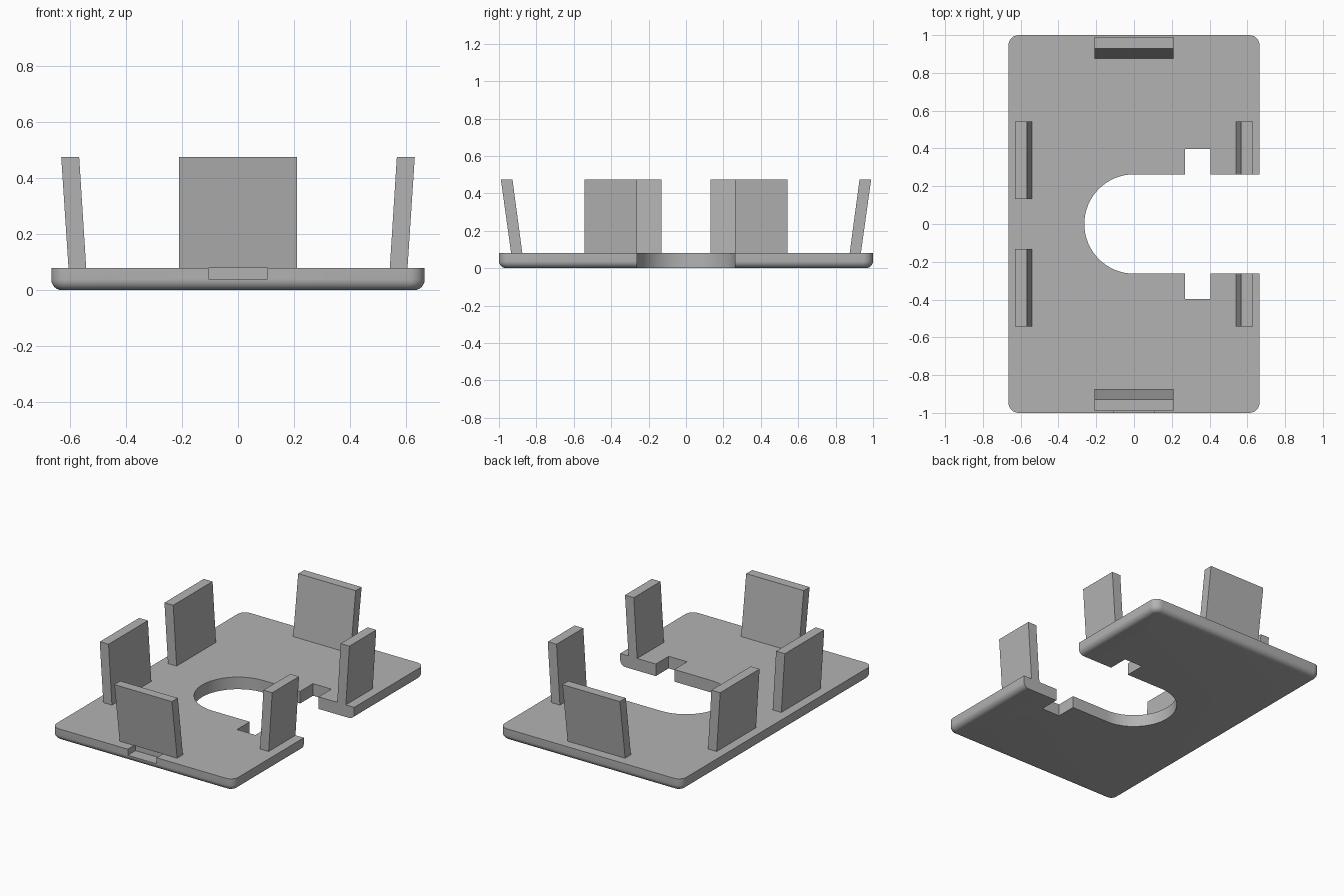
import bpy, bmesh
from math import sin, cos, pi, radians

if "Cube" in bpy.data.objects:
    bpy.data.objects.remove(bpy.data.objects["Cube"])

HX, HY, TOP, WALL_TOP = 0.665, 1.0, 0.08, 0.475
CORNER, FILLET = 0.055, 0.038

grey = bpy.data.materials.new("plain grey")
grey.use_nodes = True
colour = (0.45, 0.45, 0.45, 1)
grey.diffuse_color = colour
grey.node_tree.nodes["Principled BSDF"].inputs["Base Color"].default_value = colour


def loft(name, rings):
    """Solid skinned through rings of points with equal counts."""
    bm = bmesh.new()
    loops = [[bm.verts.new(p) for p in ring] for ring in rings]
    n = len(loops[0])
    for a, b in zip(loops, loops[1:]):
        for i in range(n):
            j = (i + 1) % n
            bm.faces.new((a[i], a[j], b[j], b[i]))
    bm.faces.new(loops[0][::-1])
    bm.faces.new(loops[-1])
    bmesh.ops.recalc_face_normals(bm, faces=bm.faces)
    mesh = bpy.data.meshes.new(name)
    bm.to_mesh(mesh)
    bm.free()
    mesh.materials.append(grey)
    obj = bpy.data.objects.new(name, mesh)
    bpy.context.collection.objects.link(obj)
    return obj


def rounded_ring(inset, z, steps=8):
    r = CORNER - inset
    pts = []
    for q, (sx, sy) in enumerate(((1, 1), (-1, 1), (-1, -1), (1, -1))):
        for i in range(steps + 1):
            a = (q + i / steps) * pi / 2
            pts.append((sx * (HX - CORNER) + r * cos(a),
                        sy * (HY - CORNER) + r * sin(a), z))
    return pts


def rect(x0, x1, y0, y1, z):
    return [(x0, y0, z), (x1, y0, z), (x1, y1, z), (x0, y1, z)]


# Base plate with rounded corners and a rounded lower edge
rings = []
for k in range(7):
    a = k / 6 * pi / 2
    rings.append(rounded_ring(FILLET * (1 - sin(a)), FILLET * (1 - cos(a))))
plate = loft("base_plate", rings + [rounded_ring(0, TOP)])

# Round-ended side slot with two square notches
R = 0.263
upper = [(0.8, R), (0.405, R), (0.405, 0.397), (0.27, 0.397), (0.27, R)]
arc = [(R * cos(a), R * sin(a)) for a in (pi / 2 + pi * i / 32 for i in range(33))]
outline = upper + arc + [(x, -y) for x, y in reversed(upper)]
slot = loft("slot_cutter", [[(x, y, z) for x, y in outline] for z in (-0.1, 0.2)])

# Shallow recess in the front edge
recess = loft("recess_cutter", [rect(-0.105, 0.105, -1.1, -0.92, z) for z in (0.04, 0.2)])

bpy.context.view_layer.objects.active = plate
for cutter in (slot, recess):
    mod = plate.modifiers.new("cut", 'BOOLEAN')
    mod.operation, mod.solver, mod.object = 'DIFFERENCE', 'EXACT', cutter
    bpy.ops.object.modifier_apply(modifier=mod.name)
    bpy.data.objects.remove(cutter)
bpy.ops.object.select_all(action='DESELECT')
plate.select_set(True)
bpy.ops.object.shade_smooth_by_angle(angle=radians(30))

# Outward-leaning walls on the ends
for side, name in ((-1, "front_wall"), (1, "back_wall")):
    loft(name, [rect(-0.21, 0.21, side * 0.875, side * 0.935, TOP),
                rect(-0.21, 0.21, side * 0.928, side * 0.99, WALL_TOP)])

# Outward-leaning walls on the sides, shorter beside the slot
for side, inner, name in ((1, R, "left"), (-1, 0.132, "right")):
    for end, place in ((-1, "front"), (1, "back")):
        y0, y1 = end * inner, end * 0.543
        loft(f"{name}_{place}_wall",
             [rect(side * 0.541, side * 0.604, y0, y1, TOP),
              rect(side * 0.566, side * 0.63, y0, y1, WALL_TOP)])
